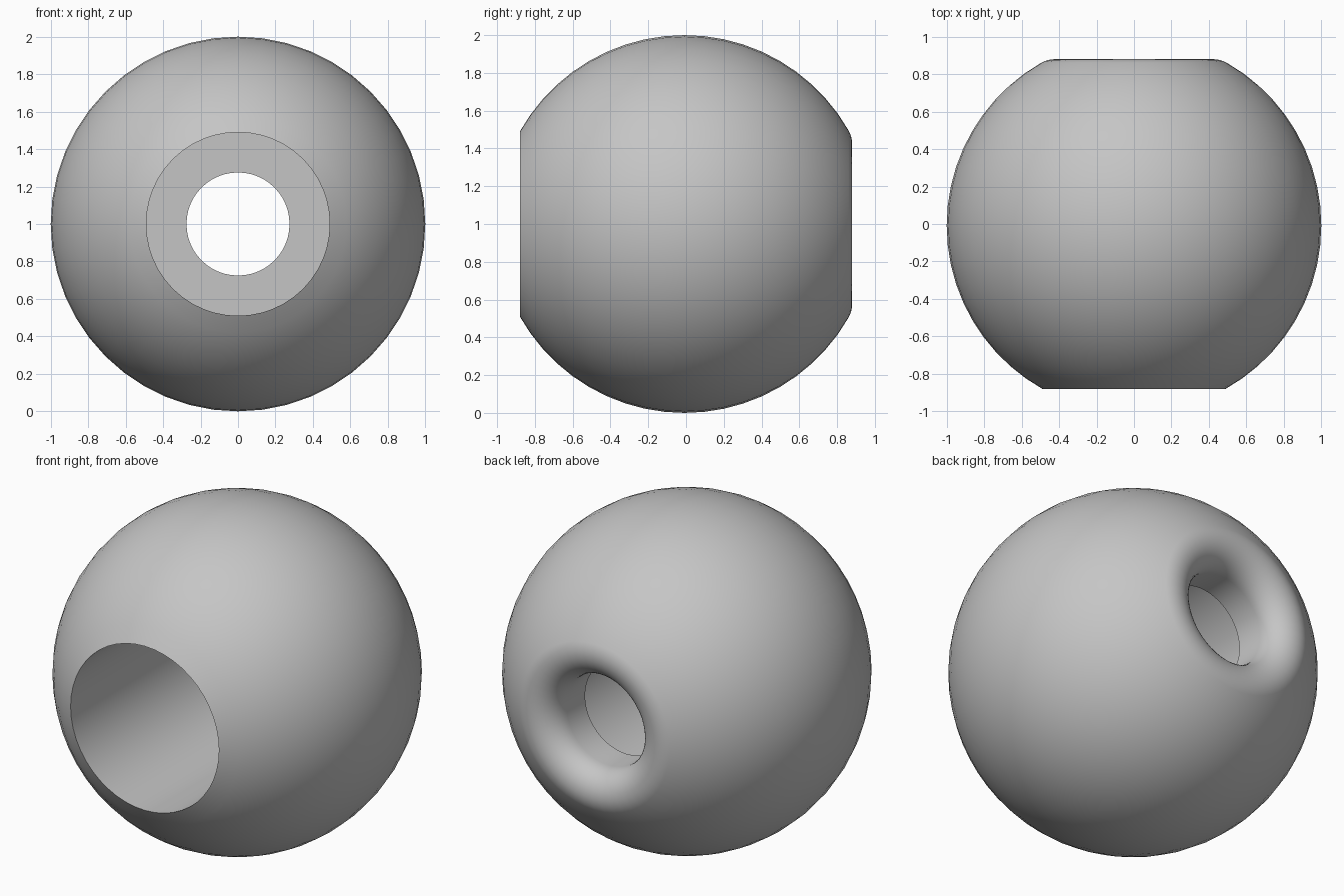
import bpy, bmesh
from math import sin, cos, pi, sqrt, atan2, radians
from mathutils import Vector, Matrix

if "Cube" in bpy.data.objects:
    bpy.data.objects.remove(bpy.data.objects["Cube"])

SEGMENTS = 48
BALL_Y = -0.008              # ball centre along the bore axis
FRONT_Y, BACK_Y = -0.88, 0.88
BORE_R, HOLE_R, STEP_Y = 0.49, 0.275, 0.56

# Rounded back lip: a circle tangent to the ball, the back plane and the hole
back = BACK_Y - BALL_Y
b = 2 * HOLE_R - 2 * back + 2
c = HOLE_R ** 2 + back ** 2 - 1
lip = (-b + sqrt(b * b - 4 * c)) / 2
lip_r, lip_y = HOLE_R + lip, BACK_Y - lip


def arc(r, y, radius, start, end, steps):
    """Profile points as (distance from axis, y); angle 0 points outward."""
    angles = [start + (end - start) * i / steps for i in range(steps + 1)]
    return [(r + radius * cos(a), y + radius * sin(a)) for a in angles]


front_angle = atan2(FRONT_Y - BALL_Y, BORE_R)
lip_angle = atan2(lip_y - BALL_Y, lip_r)

# Closed profile: ball outside, back lip, small hole, step, wide bore
profile = arc(0, BALL_Y, 1, front_angle, 0, 10)
profile += arc(0, BALL_Y, 1, 0, lip_angle, 10)[1:]
profile += arc(lip_r, lip_y, lip, lip_angle, pi / 2, 4)[1:]
profile += arc(lip_r, lip_y, lip, pi / 2, pi, 10)[1:]
profile += [(HOLE_R, STEP_Y), (BORE_R, STEP_Y)]

# Revolve the profile about the y axis
bm = bmesh.new()
verts = [bm.verts.new((r, y, 0)) for r, y in profile]
edges = [bm.edges.new((v, verts[(i + 1) % len(verts)]))
         for i, v in enumerate(verts)]
bmesh.ops.spin(bm, geom=verts + edges, cent=(0, 0, 0), axis=(0, 1, 0),
               angle=2 * pi, steps=SEGMENTS, use_merge=True)
bmesh.ops.remove_doubles(bm, verts=bm.verts, dist=0.0001)
bmesh.ops.recalc_face_normals(bm, faces=bm.faces)
bmesh.ops.translate(bm, verts=bm.verts, vec=(0, 0, 1))

mesh = bpy.data.meshes.new("ball_knob")
bm.to_mesh(mesh)
bm.free()
ball = bpy.data.objects.new("ball_knob", mesh)
bpy.context.collection.objects.link(ball)

# Plain grey
grey = bpy.data.materials.new("plain_grey")
grey.use_nodes = True
colour = (0.56, 0.56, 0.56, 1)
grey.diffuse_color = colour
grey.node_tree.nodes["Principled BSDF"].inputs["Base Color"].default_value = colour
mesh.materials.append(grey)

# Smooth surfaces with crisp bore edges
bpy.ops.object.select_all(action='DESELECT')
ball.select_set(True)
bpy.context.view_layer.objects.active = ball
bpy.ops.object.shade_smooth_by_angle(angle=radians(30))
